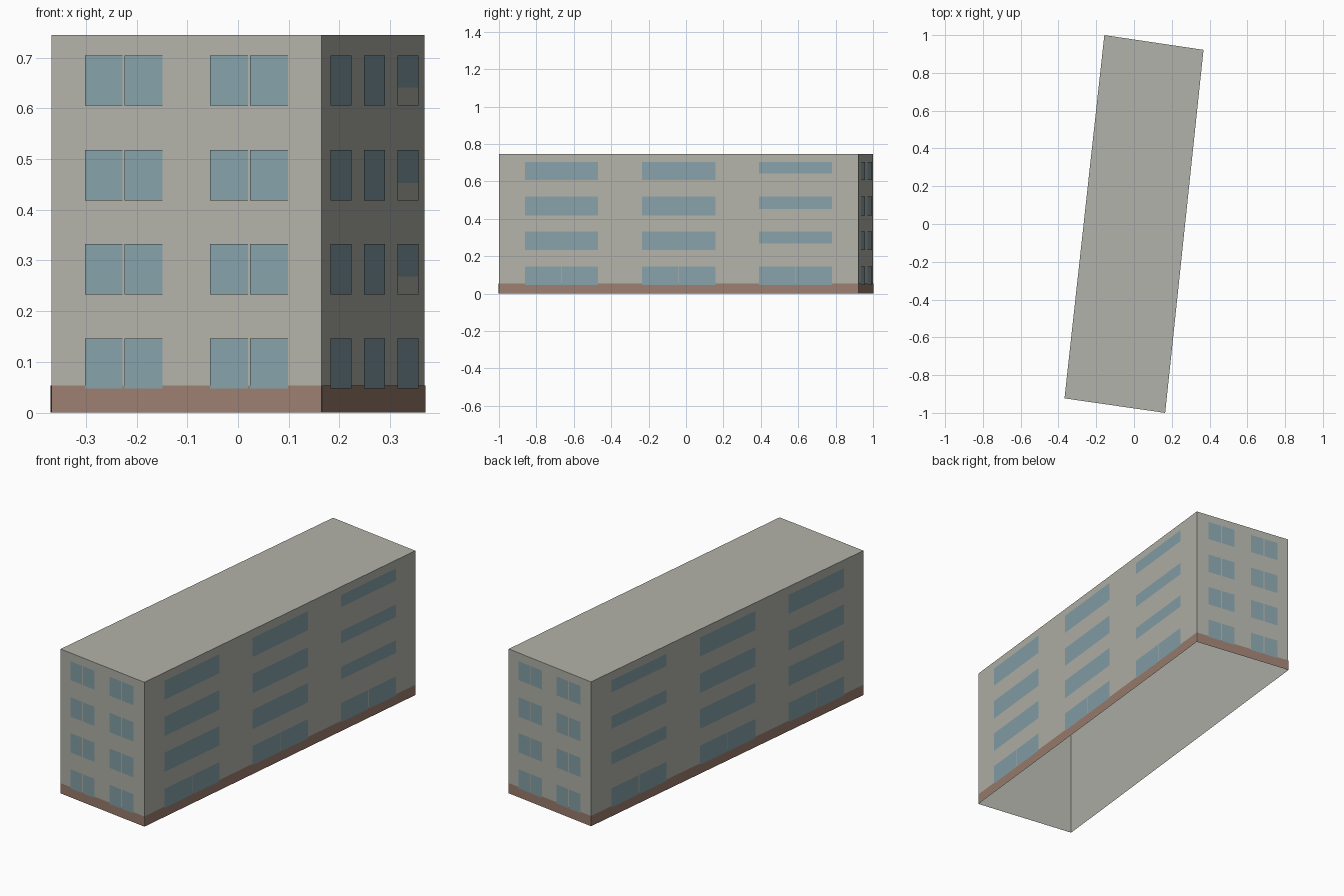
import bpy, bmesh
from mathutils import Vector

if "Cube" in bpy.data.objects:
    bpy.data.objects.remove(bpy.data.objects["Cube"], do_unlink=True)


def material(name, colour):
    m = bpy.data.materials.new(name)
    m.use_nodes = True
    m.diffuse_color = (*colour, 1)
    bsdf = m.node_tree.nodes["Principled BSDF"]
    bsdf.inputs["Base Color"].default_value = (*colour, 1)
    bsdf.inputs["Roughness"].default_value = 0.9
    return m


CONCRETE = material("concrete grey", (0.45, 0.45, 0.405))
BRICK = material("brown plinth", (0.33, 0.21, 0.16))
GLASS = material("blue grey glass", (0.24, 0.36, 0.40))

# Slightly skewed footprint, counter-clockwise from the front corner
HEIGHT = 0.745
PLINTH = 0.053
A, B, C, D = [Vector((x, y, 0)) for x, y in
              ((-0.368, -0.923), (0.165, -1.0), (0.368, 0.922), (-0.157, 1.0))]
FLOORS = [(0.047, 0.146), (0.233, 0.333), (0.418, 0.518), (0.606, 0.704)]
SHORT_COLUMNS = [(0.124, 0.411), (0.588, 0.877)]
LONG_COLUMNS = [(0.073, 0.276), (0.398, 0.602), (0.724, 0.927)]
SILL = 0.035    # height of the blind panel under the stair windows
GAP = 0.004     # mullion between two panes


def finish(bm, name, mat):
    mesh = bpy.data.meshes.new(name)
    bm.to_mesh(mesh)
    bm.free()
    mesh.materials.append(mat)
    obj = bpy.data.objects.new(name, mesh)
    bpy.context.collection.objects.link(obj)


def plate(bm, p, q, span, z0, z1, offset):
    """Upright rectangle on the wall p-q, lifted outward by offset."""
    along = q - p
    out = Vector((along.y, -along.x, 0)).normalized() * offset
    a, b = (p + along * f + out for f in span)
    corners = [(a, z0), (b, z0), (b, z1), (a, z1)]
    bm.faces.new([bm.verts.new((v.x, v.y, z)) for v, z in corners])


def window(bm, p, q, span, z0, z1, split):
    if not split:
        plate(bm, p, q, span, z0, z1, 0.003)
        return
    middle = sum(span) / 2
    half = GAP / 2 / (q - p).length
    plate(bm, p, q, (span[0], middle - half), z0, z1, 0.003)
    plate(bm, p, q, (middle + half, span[1]), z0, z1, 0.003)


# Walls and roof: a shell open underneath
bm = bmesh.new()
floor = bm.faces.new([bm.verts.new(v) for v in (A, B, C, D)])
top = bmesh.ops.extrude_face_region(bm, geom=[floor])["geom"]
bmesh.ops.translate(bm, vec=(0, 0, HEIGHT),
                    verts=[g for g in top if isinstance(g, bmesh.types.BMVert)])
for face in [f for f in bm.faces if all(v.co.z < 0.01 for v in f.verts)]:
    bm.faces.remove(face)
bmesh.ops.recalc_face_normals(bm, faces=bm.faces)
finish(bm, "walls_and_roof", CONCRETE)

# Each wall: name, ends, window columns, column with the short stair windows
WALLS = [("front", A, B, SHORT_COLUMNS, None),
         ("left", B, C, LONG_COLUMNS, 2),
         ("back", C, D, SHORT_COLUMNS, None),
         ("right", D, A, LONG_COLUMNS, 0)]

plinth = bmesh.new()
for name, p, q, columns, stair in WALLS:
    plate(plinth, p, q, (0, 1), 0, PLINTH, 0.0015)
    panes, panels = bmesh.new(), bmesh.new()
    for i, span in enumerate(columns):
        for level, (z0, z1) in enumerate(FLOORS):
            if i == stair and level > 0:
                plate(panels, p, q, span, z0, z0 + SILL, 0.003)
                z0 += SILL
            window(panes, p, q, span, z0, z1, stair is None or level == 0)
    finish(panes, name + "_windows", GLASS)
    if stair is None:
        panels.free()
    else:
        finish(panels, name + "_stair_panels", CONCRETE)
finish(plinth, "plinth_band", BRICK)
